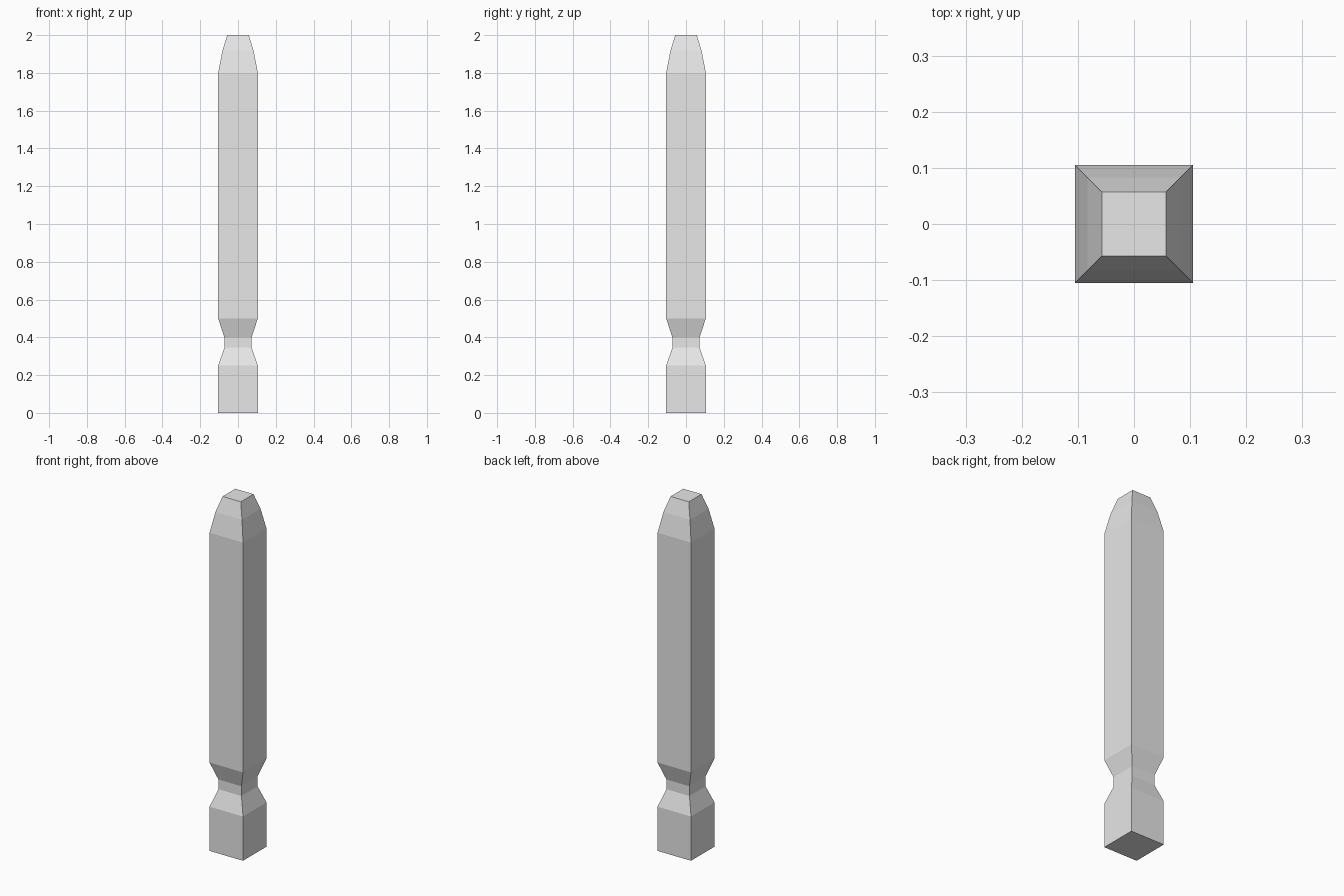
import bpy, bmesh

if "Cube" in bpy.data.objects:
    bpy.data.objects.remove(bpy.data.objects["Cube"])

# One flat light grey for the whole post
grey = bpy.data.materials.new("light_grey")
grey.diffuse_color = (0.8, 0.8, 0.8, 1.0)
grey.use_nodes = True
grey.node_tree.nodes["Principled BSDF"].inputs["Base Color"].default_value = grey.diffuse_color

# Square post profile: (half width, height)
PROFILE = [
    (0.105, 0.0), (0.105, 0.25),    # base block
    (0.072, 0.345), (0.072, 0.40),  # waisted neck
    (0.105, 0.50), (0.105, 1.80),   # shaft
    (0.083, 1.915), (0.057, 2.0),   # tapered tip
]
CORNERS = [(-1, -1), (1, -1), (1, 1), (-1, 1)]

# Stack square rings and bridge them
bm = bmesh.new()
rings = [[bm.verts.new((sx * h, sy * h, z)) for sx, sy in CORNERS]
         for h, z in PROFILE]
for low, high in zip(rings, rings[1:]):
    for i in range(4):
        j = (i + 1) % 4
        bm.faces.new((low[i], low[j], high[j], high[i]))

# Bottom and top caps
bm.faces.new(rings[0][::-1])
bm.faces.new(rings[-1])
bmesh.ops.recalc_face_normals(bm, faces=bm.faces)

mesh = bpy.data.meshes.new("post")
bm.to_mesh(mesh)
bm.free()
mesh.materials.append(grey)
post = bpy.data.objects.new("post", mesh)
bpy.context.collection.objects.link(post)
